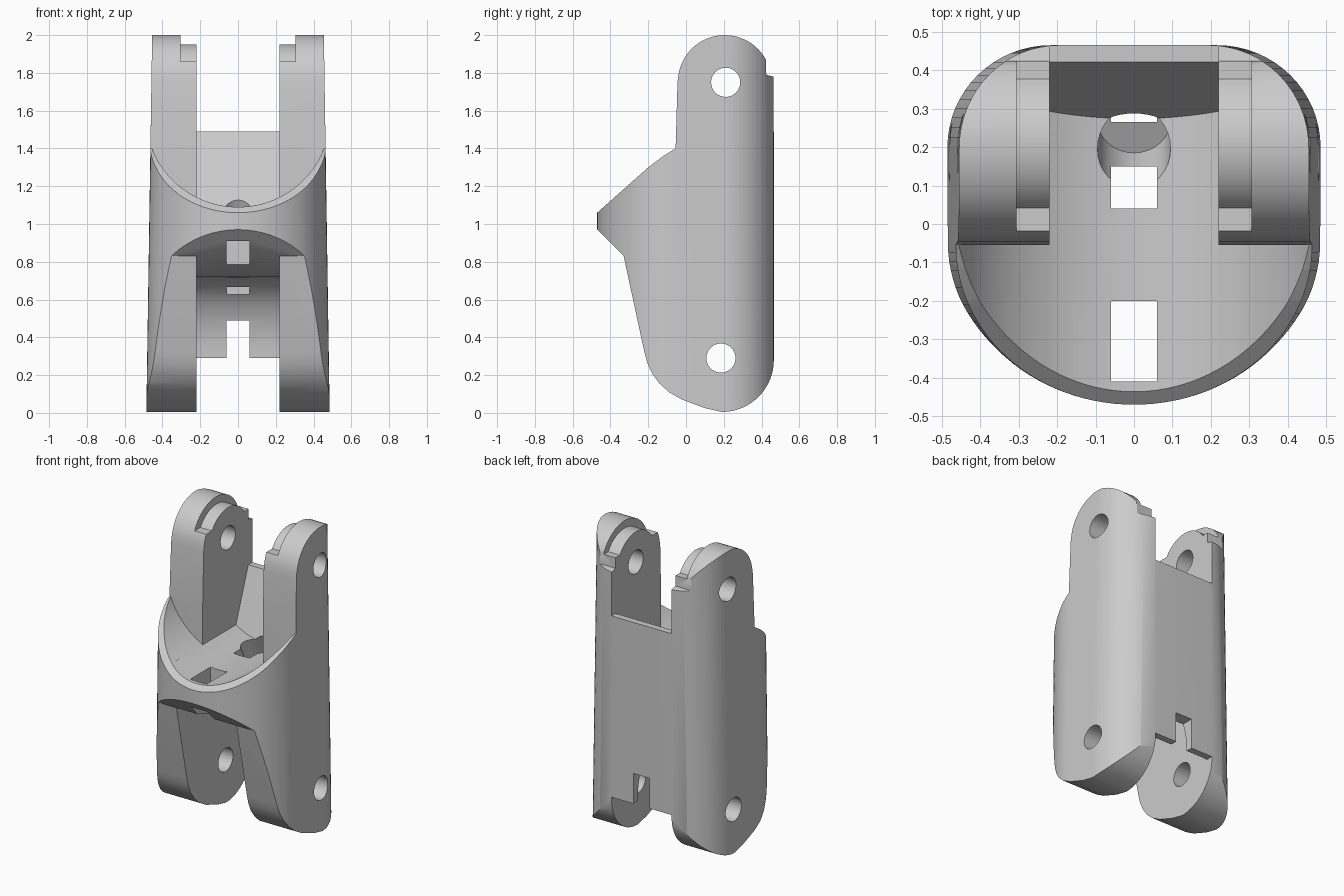
import bpy, bmesh
from math import sin, cos, pi, radians, sqrt
from mathutils import Vector, Matrix

if "Cube" in bpy.data.objects:
    bpy.data.objects.remove(bpy.data.objects["Cube"], do_unlink=True)

grey = bpy.data.materials.new("plain grey")
grey.use_nodes = True
COL = (0.6, 0.6, 0.6, 1)
grey.diffuse_color = COL
grey.node_tree.nodes["Principled BSDF"].inputs["Base Color"].default_value = COL


def arc(cx, cy, rx, ry, a0, a1, n):
    """Points on an elliptical arc, angles in degrees."""
    steps = [radians(a0 + (a1 - a0) * i / n) for i in range(n + 1)]
    return [(cx + rx * cos(a), cy + ry * sin(a)) for a in steps]


def loft(name, start, end):
    """Solid between two matching rings of 3D points."""
    bm = bmesh.new()
    a = [bm.verts.new(p) for p in start]
    b = [bm.verts.new(p) for p in end]
    n = len(a)
    bm.faces.new(a)
    bm.faces.new(b[::-1])
    for i in range(n):
        bm.faces.new((a[i], b[i], b[(i + 1) % n], a[(i + 1) % n]))
    bmesh.ops.recalc_face_normals(bm, faces=bm.faces)
    me = bpy.data.meshes.new(name)
    bm.to_mesh(me)
    bm.free()
    me.materials.append(grey)
    ob = bpy.data.objects.new(name, me)
    bpy.context.collection.objects.link(ob)
    return ob


def side_prism(name, yz, x0, x1):
    return loft(name, [(x0, y, z) for y, z in yz], [(x1, y, z) for y, z in yz])


def box(name, x, y0, y1, z0, z1):
    return side_prism(name, [(y0, z0), (y1, z0), (y1, z1), (y0, z1)], -x, x)


def rod(name, p, q, r, n=48):
    """Cylinder between two points."""
    p, q = Vector(p), Vector(q)
    rot = (q - p).to_track_quat('Z', 'Y')
    ring = [rot @ Vector((x, y, 0)) for x, y in arc(0, 0, r, r, 0, 360, n)[:-1]]
    return loft(name, [p + v for v in ring], [q + v for v in ring])


def combine(target, tool, op='DIFFERENCE'):
    tool.hide_render = True
    mod = target.modifiers.new(tool.name, 'BOOLEAN')
    mod.operation, mod.solver, mod.object = op, 'EXACT', tool
    bpy.context.view_layer.objects.active = target
    bpy.ops.object.modifier_apply(modifier=mod.name)
    bpy.data.objects.remove(tool, do_unlink=True)


# Side outline: rounded lugs at both ends, pointed bulge at the front
outline = arc(0.19, 0.28, 0.275, 0.275, 0, -90, 16)
outline += [(0.1, 0.025), (-0.02, 0.07), (-0.09, 0.11), (-0.14, 0.155),
            (-0.18, 0.21), (-0.205, 0.265), (-0.22, 0.32), (-0.33, 0.83),
            (-0.47, 0.97), (-0.47, 1.06), (-0.2, 1.3), (-0.12, 1.36),
            (-0.055, 1.4), (-0.045, 1.75)]
outline += arc(0.205, 1.755, 0.247, 0.245, 172, 28, 28)
outline += [(0.425, 1.79), (0.465, 1.78)]
body = side_prism("hinged_link_body", outline, -0.6, 0.6)


# Plan outline: flat back, round back corners, elliptical front; tapers upward
def plan(w, z):
    c = 0.265
    half = arc(w - c, 0.2, c, c, 90, 0, 16) + arc(0, -0.05, w, 0.42, 0, -90, 28)
    left = [(-x, y) for x, y in half[-2::-1]]
    return [(x, y, z) for x, y in half + left]


combine(body, loft("plan_envelope", plan(0.487, -0.1), plan(0.453, 2.1)), 'INTERSECT')

# Front scoop above the bulge
combine(body, rod("scoop", (0, -0.7, 1.58), (0, -0.055, 1.58), 0.49, 96))

# Channel between the upper legs: curved floor and sloping back wall
floor_r, half_gap = 0.49, 0.22
dip = sqrt(floor_r ** 2 - half_gap ** 2)
xs = [half_gap * i / 8 for i in range(-8, 9)]
section = [(x, 1.58 - sqrt(floor_r ** 2 - x * x)) for x in xs]
section += [(half_gap, 2.2), (-half_gap, 2.2)]
combine(body, loft("upper_channel", [(x, -0.7, z) for x, z in section],
                   [(x, 0.285 + (z - 1.12) * 0.37, z) for x, z in section]))
combine(body, box("upper_gap", half_gap, -0.7, 0.7, 1.49, 2.2))

# Lower channel between the bottom lugs, with a curved back wall
cavity = [(-0.7, 0.83), (-0.33, 0.83), (0.0, 0.72)]
cavity += arc(0.12, 0.29, 0.3, 0.43, 90, 0, 16)
cavity += [(0.7, 0.29), (0.7, -0.2), (-0.7, -0.2)]
combine(body, side_prism("lower_channel", cavity, -half_gap, half_gap))

# Stepped rims on the inner side of the upper legs
step = [(-0.4, 1.86)] + arc(0.21, 1.75, 0.2, 0.2, 147, 33, 20)
step += [(0.7, 1.86), (0.7, 2.3), (-0.4, 2.3)]
for s in (-1, 1):
    combine(body, side_prism("rim_step", step, s * 0.15, s * 0.305))

# Hinge pin holes
for y, z in ((0.21, 1.75), (0.185, 0.29)):
    combine(body, rod("pin_hole", (-0.7, y, z), (0.7, y, z), 0.077))

# Cord slots through the floor, the angled cord tunnel and the back notch
for y0, y1 in ((-0.41, -0.2), (0.04, 0.15)):
    combine(body, box("cord_slot", 0.06, y0, y1, 0.4, 1.3))
combine(body, rod("cord_tunnel", (0, 0.13, 1.23), (0, 0.27, 0.95), 0.095, 32))
combine(body, box("cord_exit", 0.06, 0.265, 0.305, 0.4, 1.0))
combine(body, box("back_notch", 0.06, 0.2, 0.7, 0.2, 0.49))

# Soft shading with crisp edges
bpy.ops.object.select_all(action='DESELECT')
body.select_set(True)
bpy.context.view_layer.objects.active = body
bpy.ops.object.shade_smooth_by_angle(angle=radians(30))
